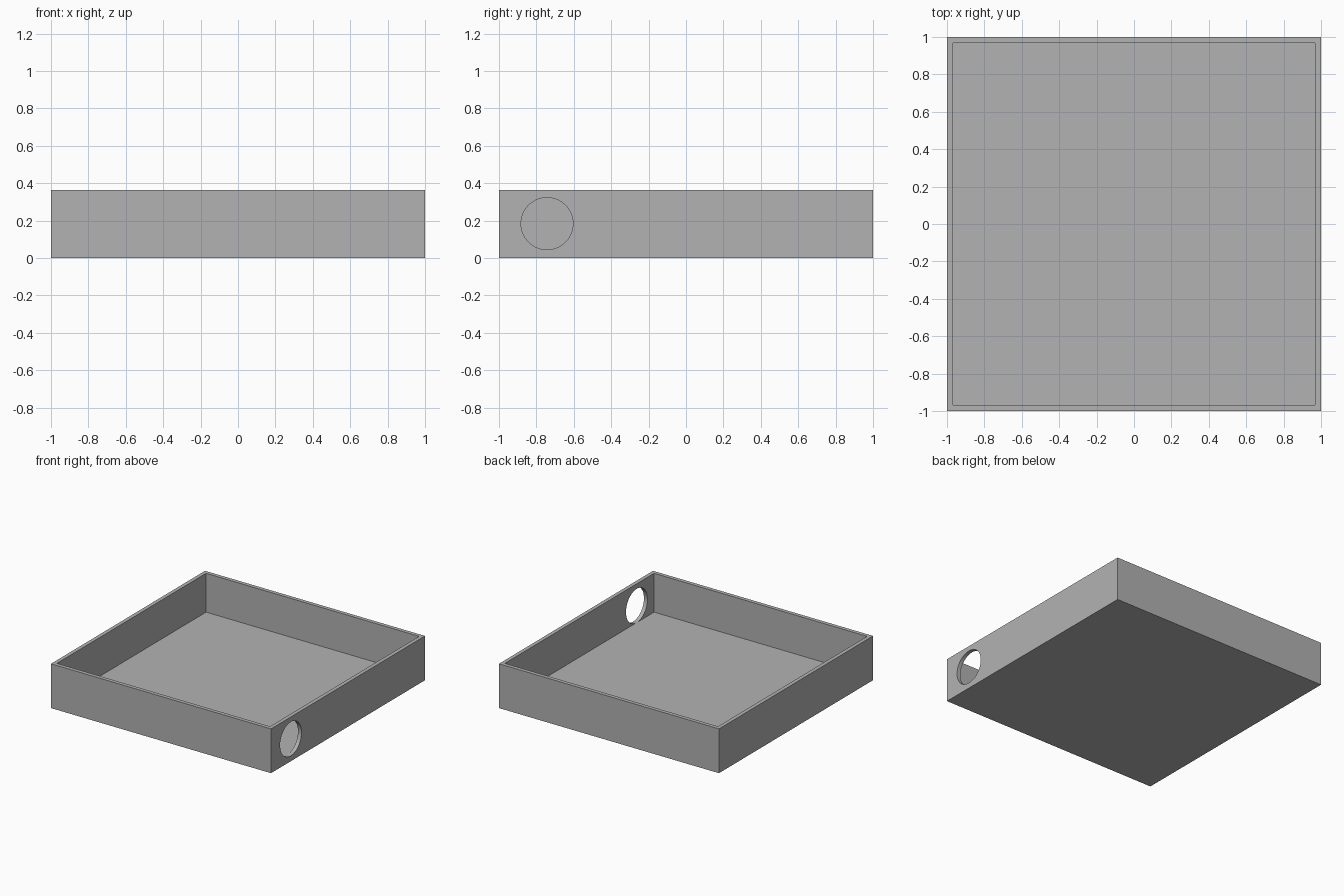
import bpy
import bmesh
import math

HEIGHT = 0.364
WALL = 0.045
HOLE_RADIUS = 0.139
HOLE_CENTRE = (1.0 - WALL / 2, -0.743, 0.184)

default_cube = bpy.data.objects.get("Cube")
if default_cube:
    bpy.data.objects.remove(default_cube, do_unlink=True)

# Single grey colour
grey = bpy.data.materials.new("plain_grey")
grey.use_nodes = True
colour = (0.448, 0.448, 0.448, 1.0)
grey.diffuse_color = colour
grey.node_tree.nodes["Principled BSDF"].inputs["Base Color"].default_value = colour


def add_object(name, bm):
    mesh = bpy.data.meshes.new(name)
    bm.to_mesh(mesh)
    bm.free()
    mesh.materials.append(grey)
    obj = bpy.data.objects.new(name, mesh)
    bpy.context.collection.objects.link(obj)
    return obj


# Open tray: a box whose top is inset to the rim and pushed down to the floor
bm = bmesh.new()
bmesh.ops.create_cube(bm, size=2.0)
for v in bm.verts:
    v.co.z = HEIGHT if v.co.z > 0 else 0.0
bm.normal_update()
top = max(bm.faces, key=lambda f: f.normal.z)
bmesh.ops.inset_region(bm, faces=[top], thickness=WALL)
floor = bmesh.ops.extrude_face_region(bm, geom=[top])
bmesh.ops.delete(bm, geom=[top], context='FACES')
for v in floor["geom"]:
    if isinstance(v, bmesh.types.BMVert):
        v.co.z = WALL
bmesh.ops.recalc_face_normals(bm, faces=bm.faces)
tray = add_object("tray", bm)

# Cutter for the round hole through one side wall
bm = bmesh.new()
bmesh.ops.create_cone(bm, cap_ends=True, segments=64, radius1=HOLE_RADIUS,
                      radius2=HOLE_RADIUS, depth=WALL * 4)
cutter = add_object("hole_cutter", bm)
cutter.location = HOLE_CENTRE
cutter.rotation_euler.y = math.pi / 2
cutter.hide_render = True

# Cut the hole, then drop the cutter
cut = tray.modifiers.new("side_hole", 'BOOLEAN')
cut.operation = 'DIFFERENCE'
cut.solver = 'EXACT'
cut.object = cutter
bpy.ops.object.select_all(action='DESELECT')
tray.select_set(True)
bpy.context.view_layer.objects.active = tray
bpy.ops.object.modifier_apply(modifier=cut.name)
bpy.data.objects.remove(cutter, do_unlink=True)

# Smooth bore, crisp box edges
bpy.ops.object.shade_smooth_by_angle(angle=math.radians(30))
